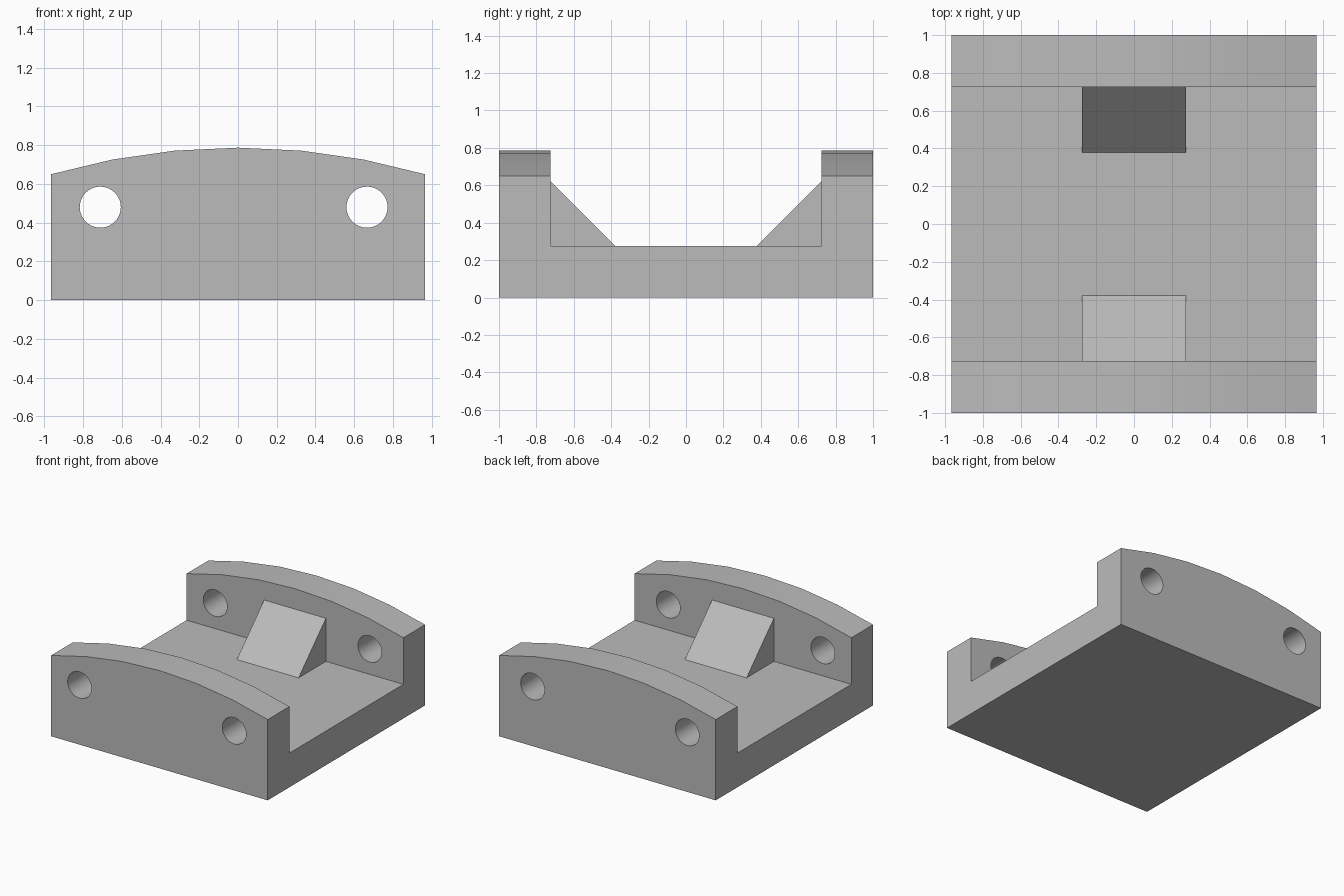
import bpy
import math
from mathutils import Vector

default = bpy.data.objects.get("Cube")
if default:
    bpy.data.objects.remove(default, do_unlink=True)

HALF_X, HALF_Y = 0.965, 1.0
FLOOR_Z, EDGE_Z, TOP_Z = 0.275, 0.65, 0.787
WALL_Y = 0.725
HOLE_R, HOLE_Z = 0.106, 0.48

grey = bpy.data.materials.new("plain grey")
grey.use_nodes = True
colour = (0.5, 0.5, 0.5, 1)
grey.diffuse_color = colour
grey.node_tree.nodes["Principled BSDF"].inputs["Base Color"].default_value = colour


def prism(name, profile, axis, half):
    """Extrude a 2D outline symmetrically along x (outline is y, z) or y (outline is x, z)."""
    def place(p, d):
        return Vector((d, *p)) if axis == "x" else Vector((p[0], d, p[1]))
    n = len(profile)
    verts = [place(p, d) for d in (-half, half) for p in profile]
    faces = [list(range(n)), list(range(n, 2 * n))[::-1]]
    faces += [[i + n, (i + 1) % n + n, (i + 1) % n, i] for i in range(n)]
    mesh = bpy.data.meshes.new(name)
    mesh.from_pydata(verts, [], faces)
    # Make the normals point outwards whatever the outline direction
    area = sum(profile[i - 1][0] * profile[i][1] - profile[i][0] * profile[i - 1][1]
               for i in range(n))
    if (area > 0) == (axis == "x"):
        mesh.flip_normals()
    mesh.materials.append(grey)
    obj = bpy.data.objects.new(name, mesh)
    bpy.context.collection.objects.link(obj)
    return obj


def combine(target, tool, operation):
    """Apply a boolean and discard its tool."""
    tool.hide_render = True
    mod = target.modifiers.new(operation.lower(), "BOOLEAN")
    mod.operation, mod.object, mod.solver = operation, tool, "EXACT"
    bpy.context.view_layer.objects.active = target
    bpy.ops.object.modifier_apply(modifier=mod.name)
    bpy.data.objects.remove(tool, do_unlink=True)


# Bracket: channel section with two upright end walls
channel = [(-HALF_Y, 0), (HALF_Y, 0), (HALF_Y, 1), (WALL_Y, 1), (WALL_Y, FLOOR_Z),
           (-WALL_Y, FLOOR_Z), (-WALL_Y, 1), (-HALF_Y, 1)]
bracket = prism("bracket", channel, "x", HALF_X)

# Arched top: trim the walls with a shallow six-segment arc
rise = TOP_Z - EDGE_Z
radius = (HALF_X ** 2 + rise ** 2) / (2 * rise)
sweep = math.asin(HALF_X / radius)
arc = [(radius * math.sin(sweep * k / 3), TOP_Z - radius * (1 - math.cos(sweep * k / 3)))
       for k in range(-3, 4)]
outline = [(-HALF_X, -0.2)] + arc + [(HALF_X, -0.2)]
combine(bracket, prism("arch_trim", outline, "y", 1.2), "INTERSECT")

# Wedge stops against the inner side of each wall
for side in (-1, 1):
    wedge = [(side * 0.378, FLOOR_Z), (side * WALL_Y, 0.622), (side * 0.8, 0.622),
             (side * 0.8, 0.2), (side * 0.378, 0.2)]
    combine(bracket, prism("wedge", wedge, "x", 0.275), "UNION")

# Round mounting holes through both walls
for x in (-0.711, 0.666):
    circle = [(x + HOLE_R * math.cos(a), HOLE_Z + HOLE_R * math.sin(a))
              for a in (math.tau * k / 40 for k in range(40))]
    combine(bracket, prism("hole_cutter", circle, "y", 1.2), "DIFFERENCE")

# Smooth arch and hole walls, crisp edges elsewhere
bpy.ops.object.select_all(action="DESELECT")
bracket.select_set(True)
bpy.context.view_layer.objects.active = bracket
bpy.ops.object.shade_smooth_by_angle(angle=math.radians(30))
